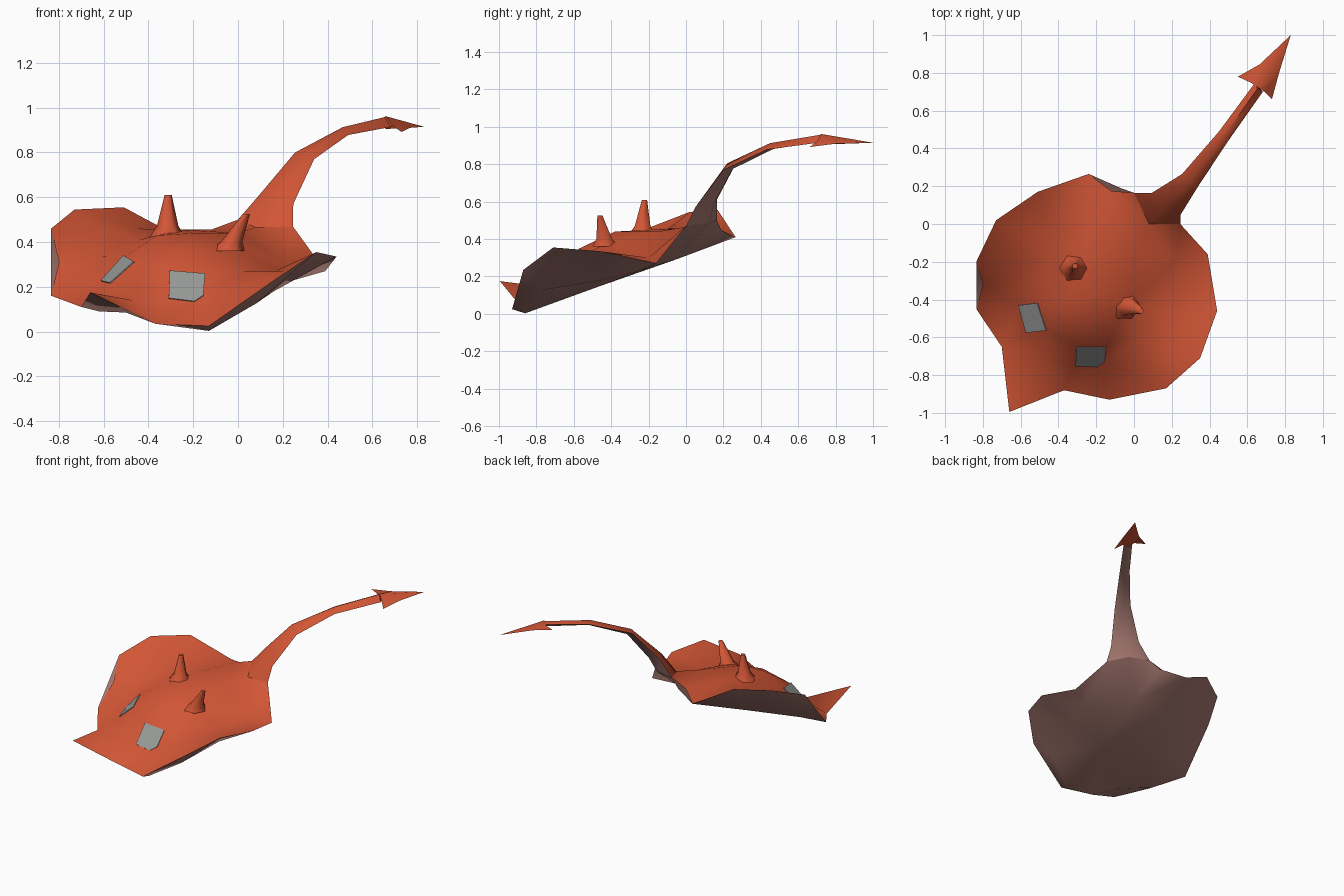
import bpy, bmesh, math
from mathutils import Vector
from mathutils.geometry import delaunay_2d_cdt

if "Cube" in bpy.data.objects:
    bpy.data.objects.remove(bpy.data.objects["Cube"])


def material(name, srgb):
    m = bpy.data.materials.new(name)
    m.diffuse_color = [c ** 2.2 for c in srgb] + [1]
    m.use_nodes = True
    m.node_tree.nodes["Principled BSDF"].inputs["Base Color"].default_value = m.diffuse_color
    return m


RED = material("red orange skin", (0.815, 0.337, 0.22))
BROWN = material("dusky belly", (0.64, 0.465, 0.435))
GREY = material("grey eye", (0.59, 0.60, 0.59))


def make(name, bm, mats, angle=50):
    me = bpy.data.meshes.new(name)
    bm.to_mesh(me)
    bm.free()
    for m in mats:
        me.materials.append(m)
    ob = bpy.data.objects.new(name, me)
    bpy.context.collection.objects.link(ob)
    bpy.ops.object.select_all(action='DESELECT')
    ob.select_set(True)
    bpy.context.view_layer.objects.active = ob
    bpy.ops.object.shade_smooth_by_angle(angle=math.radians(angle))
    return ob


# Wavy rim of the disc, counterclockwise from the pointed front corner
rim_front = [(-.66, -.995, .175), (-.37, -.88, .035), (-.13, -.93, .025), (.17, -.87, .235),
             (.35, -.71, .355), (.44, -.46, .335), (.39, -.16, .27)]
tail_right, tail_left = (.245, 0, .47), (0, .165, .50)
tail_ridge, tail_under = (.08, .00, .465), (.15, .125, .49)
notch_top, notch_under = (-.12, .175, .455), (-.07, .19, .445)
rim_back = [(-.24, .265, .41), (-.51, .17, .555), (-.73, .02, .545), (-.835, -.20, .46)]
dent_top = (-.80, -.32, .31)
rim_left = [(-.835, -.45, .16), (-.70, -.65, .11)]

# Eye patches, whose corners also shape the back surface
eyes = [[(-.305, -.65, .27), (-.31, -.75, .147), (-.195, -.755, .133), (-.155, -.725, .16),
         (-.147, -.65, .257)],
        [(-.51, -.417, .337), (-.61, -.43, .225), (-.57, -.575, .215), (-.463, -.563, .31)]]

# Raised head and the shallow valley around it
back_points = [(-.23, -.57, .35), (-.36, -.40, .43), (-.2, -.38, .44), (-.03, -.42, .385),
               (-.25, -.1, .455), (0, -.15, .44), (.02, -.61, .27), (.17, -.47, .272),
               (.22, -.2, .30), (.2, -.70, .27), (-.44, -.15, .41), (-.64, -.25, .335),
               (-.47, -.72, .14), (-.45, 0, .46)]
back_points += [(x, y, z - .004) for eye in eyes for x, y, z in eye]

# Tilted belly with a straight keel that rises towards the tail
belly_points = [(-.13, -.86, .003), (-.09, -.45, .152), (-.05, -.05, .292), (.08, -.78, .125),
                (.16, -.45, .18), (.25, -.25, .23), (-.52, -.45, .155), (-.45, -.05, .30),
                (-.62, -.67, .09), (-.5, -.78, .085), (-.72, -.31, .22)]


def sheet(bm, rim, points, up, mat):
    """Triangulate the inside of the rim through the given height points."""
    verts = rim + [bm.verts.new(p) for p in points]
    flat = [Vector(v.co[:2]) for v in verts]
    _, _, tris, source, _, _ = delaunay_2d_cdt(flat, [], [list(range(len(rim)))], 1, 1e-5)
    for t in tris:
        f = bm.faces.new([verts[source[i][0]] for i in t])
        f.normal_update()
        if (f.normal.z > 0) != up:
            f.normal_flip()
        f.material_index = mat


def loft(bm, loops, mat_rule):
    n = len(loops[0])
    for a, b in zip(loops, loops[1:]):
        for i in range(n):
            f = bm.faces.new((a[i], b[i], b[(i + 1) % n], a[(i + 1) % n]))
            f.material_index = mat_rule(i)
    bm.faces.new(loops[-1])


# Body and curving tail in one skin; tail sections are left, ridge, right, underside
tail = [[(.095, .165, .61), (.145, .075, .605), (.247, .05, .57), (.20, .15, .59)],
        [(.255, .265, .80), (.295, .22, .805), (.34, .20, .77), (.31, .25, .775)],
        [(.45, .49, .90), (.468, .45, .913), (.492, .43, .878), (.475, .468, .882)],
        [(.635, .74, .945), (.655, .72, .958), (.682, .70, .914), (.66, .725, .92)]]
bm = bmesh.new()
new = lambda pts: [bm.verts.new(p) for p in pts]
front, back, left = new(rim_front), new(rim_back), new(rim_left)
root = new([tail_left, tail_ridge, tail_right, tail_under])
t_left, t_ridge, t_right, t_under = root
sheet(bm, front + [t_right, t_ridge, t_left] + new([notch_top]) + back + new([dent_top]) + left,
      back_points, True, 0)
sheet(bm, front + [t_right, t_under, t_left] + new([notch_under]) + back + left,
      belly_points, False, 1)
loft(bm, [root] + [new(s) for s in tail], lambda i: 0 if i < 2 else 1)
make("body_and_tail", bm, [RED, BROWN], 68)

# Thin eye plates
for side, eye in zip(("left", "front"), reversed(eyes)):
    bm = bmesh.new()
    f = bm.faces.new([bm.verts.new(p) for p in eye])
    f.normal_update()
    n = f.normal * (1 if f.normal.z > 0 else -1)
    low = bmesh.ops.extrude_face_region(bm, geom=[f])["geom"]
    bmesh.ops.translate(bm, verts=[v for v in low if isinstance(v, bmesh.types.BMVert)],
                        vec=n * .005)
    bmesh.ops.recalc_face_normals(bm, faces=bm.faces)
    make(side + "_eye", bm, [GREY], 30)

# Barbed arrow tip
bm = bmesh.new()
tip, top, under, barb_l, barb_r, inner_l, inner_r, mid_l, mid_r = [bm.verts.new(p) for p in (
    (.83, 1, .915), (.66, .72, .962), (.66, .725, .905), (.55, .78, .945), (.73, .66, .892),
    (.625, .745, .94), (.69, .70, .92), (.665, .845, .935), (.768, .80, .91))]
for barb, inner, mid in ((barb_l, inner_l, mid_l), (barb_r, inner_r, mid_r)):
    for core in (top, under):
        bm.faces.new((tip, mid, core))
        bm.faces.new((mid, barb, inner, core))
bm.faces.new((top, inner_l, under, inner_r))
bmesh.ops.recalc_face_normals(bm, faces=bm.faces)
make("tail_arrow", bm, [RED], 60)


# Small blunt horns with flared feet
def horn(name, base, tip, radius):
    base, tip = Vector(base), Vector(tip)
    bm = bmesh.new()
    loops = []
    for t, r in ((0, radius), (.25, radius * .6), (1, radius * .2)):
        c = base.lerp(tip, t)
        loops.append([bm.verts.new(c + Vector((math.cos(a), math.sin(a), 0)) * r)
                      for a in (i * math.tau / 6 for i in range(6))])
    loft(bm, loops, lambda i: 0)
    bmesh.ops.recalc_face_normals(bm, faces=bm.faces)
    make(name, bm, [RED], 65)


horn("left_horn", (-.315, -.235, .425), (-.312, -.222, .61), .08)
horn("right_horn", (-.05, -.43, .36), (.037, -.46, .525), .08)
